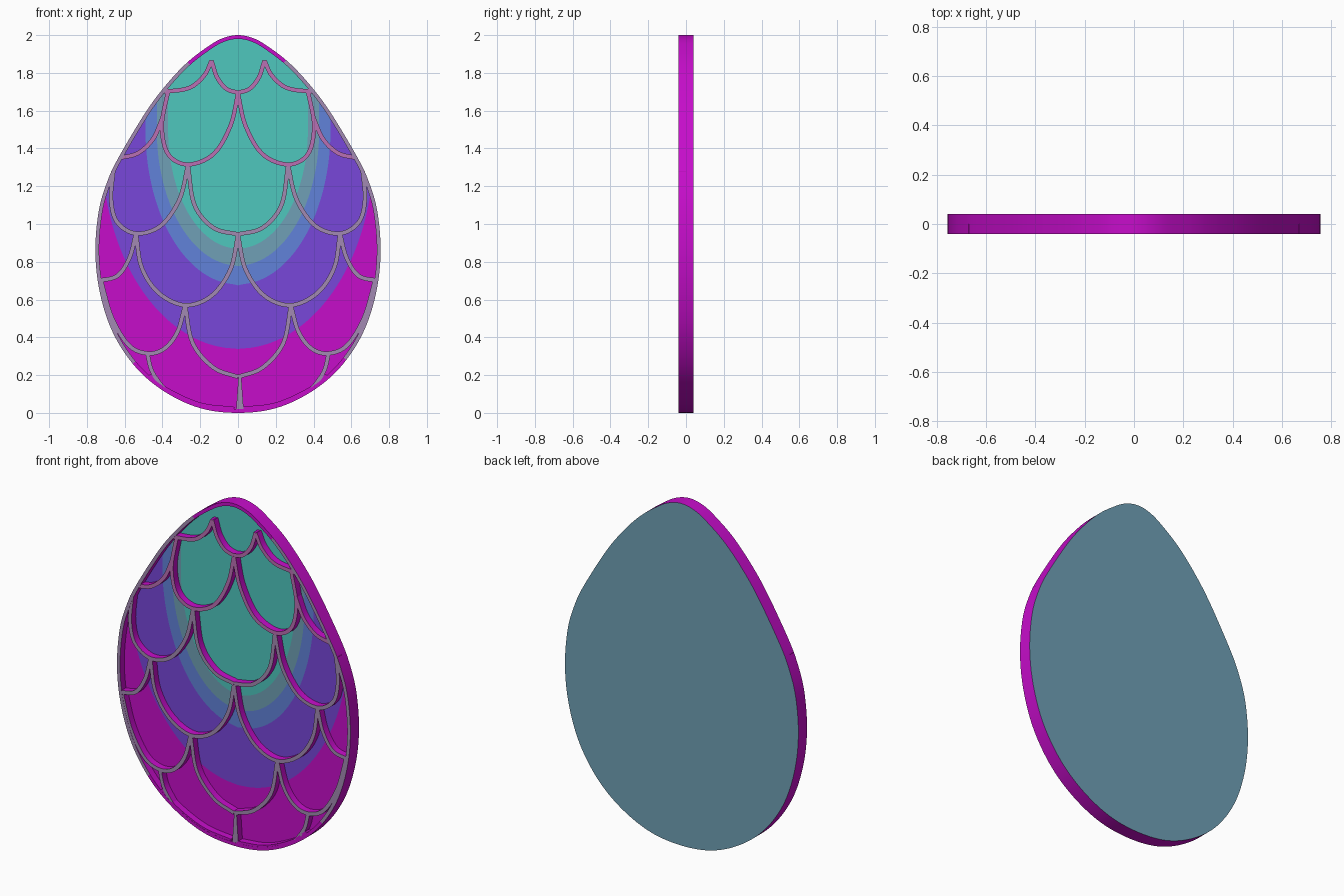
import bpy, math
from mathutils import Vector

if "Cube" in bpy.data.objects:
    bpy.data.objects.remove(bpy.data.objects["Cube"])

FRONT, BACK, FLOOR = -0.04, 0.04, 0.0


def srgb(r, g, b):
    lin = lambda c: (c / 255 / 12.92) if c < 11 else ((c / 255 + 0.055) / 1.055) ** 2.4
    return (lin(r), lin(g), lin(b), 1)


def material(name, rgb):
    m = bpy.data.materials.new(name)
    m.diffuse_color = srgb(*rgb)
    m.use_nodes = True
    m.node_tree.nodes["Principled BSDF"].inputs["Base Color"].default_value = m.diffuse_color
    return m


MATS = [material("teal", (78, 199, 190)), material("grey teal", (112, 160, 182)),
        material("blue", (97, 130, 218)), material("purple", (120, 71, 218)),
        material("magenta", (198, 13, 202)), material("mauve", (162, 138, 178)),
        material("pink mauve", (186, 112, 180))]
TEAL, GREY, BLUE, PURPLE, MAGENTA, MAUVE, PINK = range(7)


def make(name, verts, faces, mats):
    me = bpy.data.meshes.new(name)
    me.from_pydata(verts, [], faces)
    for m in MATS:
        me.materials.append(m)
    for p, i in zip(me.polygons, mats):
        p.material_index = i
    ob = bpy.data.objects.new(name, me)
    bpy.context.collection.objects.link(ob)
    bpy.context.view_layer.objects.active = ob
    ob.select_set(True)
    bpy.ops.object.shade_smooth_by_angle(angle=math.radians(30))
    ob.select_set(False)
    return ob


def spline(pts, n=8):
    """Smooth curve through the points (x, z)."""
    p = [Vector(q) for q in pts]
    p = [2 * p[0] - p[1]] + p + [2 * p[-1] - p[-2]]
    out = []
    for a, b, c, d in zip(p, p[1:], p[2:], p[3:]):
        for k in range(n):
            t = k / n
            out.append(0.5 * (2 * b + (c - a) * t + (2 * a - 5 * b + 4 * c - d) * t * t
                              + (3 * b - a - 3 * c + d) * t ** 3))
    return out + [p[-2]]


# Egg outline, mirrored from its right half
HALF = [(-0.2, 0.025), (0, 0), (0.2, 0.025), (0.385, 0.11), (0.54, 0.24), (0.66, 0.42),
        (0.73, 0.63), (0.755, 0.85), (0.737, 1.07), (0.69, 1.23), (0.628, 1.36),
        (0.49, 1.59), (0.386, 1.73), (0.28, 1.845), (0.18, 1.925), (0.09, 1.98),
        (0, 2), (-0.09, 1.98)]
half = spline(HALF)[8:-8]
half[0].x = half[-1].x = 0
egg = half + [Vector((-v.x, v.y)) for v in half[-2:0:-1]]
N = len(egg)


def inset(d):
    out = []
    for i, v in enumerate(egg):
        t = (egg[(i + 1) % N] - egg[i - 1]).normalized()
        out.append(v + Vector((-t.y, t.x)) * d)
    return out


# Body: back, outer wall, raised rim and inner wall of the rim
inner = inset(0.02)
rings = [(egg, BACK), (egg, FRONT), (inner, FRONT), (inner, FLOOR)]
verts = [(v.x, y, v.y) for ring, y in rings for v in ring]
faces, mats = [tuple(reversed(range(N)))], [GREY]
for r in range(3):
    for i in range(N):
        j = (i + 1) % N
        faces.append((r * N + i, r * N + j, (r + 1) * N + j, (r + 1) * N + i))
        z = egg[i].y
        mats.append(MAUVE if r == 1 and 0.28 < z < 1.86 else MAGENTA)
make("egg_body", verts, faces, mats)

# Recessed floor, cut along nested colour bands
BANDS = [(0.37, 0.63, 1.5), (0.43, 0.72, 1.5), (0.49, 0.82, 1.5), (0.72, 1.06, 1.4)]


def egg_width(z):
    for a, b in zip(half, half[1:]):
        if a.y <= z <= b.y:
            return a.x + (b.x - a.x) * (z - a.y) / max(b.y - a.y, 1e-9)
    return 0


def row(z):
    w = max(egg_width(z) - 0.006, 0)
    xs = []
    for a, b, c in BANDS:
        t = min((z - c) / b, 0)
        xs.append(min(w, a * math.sqrt(max(1 - t * t, 0))))
    xs.append(w)
    return [-x for x in reversed(xs)] + xs


ROWS = 330
verts, faces, mats = [], [], []
for k in range(ROWS + 1):
    z = 0.008 + 1.984 * k / ROWS
    verts += [(x, FLOOR, z) for x in row(z)]
for k in range(ROWS):
    for c in range(9):
        a, b = k * 10 + c, (k + 1) * 10 + c
        if max(verts[a + 1][0] - verts[a][0], verts[b + 1][0] - verts[b][0]) > 1e-5:
            faces.append((a, a + 1, b + 1, b))
            mats.append(abs(c - 4))
make("scale_floor", verts, faces, mats)


# Raised ridges outlining the scales
def ridge(name, pts, w=0.022, top=None, w_end=None):
    path = spline(pts)
    n = len(path)
    verts, faces, mats = [], [], []
    for i, p in enumerate(path):
        t = (path[min(i + 1, n - 1)] - path[max(i - 1, 0)]).normalized()
        s = Vector((-t.y, t.x)) * (w + ((w_end or w) - w) * i / (n - 1)) / 2
        for q, y in ((p - s, FLOOR), (p - s, FRONT + 0.001), (p + s, FRONT + 0.001), (p + s, FLOOR)):
            verts.append((q.x, y, q.y))
    for i in range(n - 1):
        a, b = 4 * i, 4 * i + 4
        for k in range(3):
            faces.append((a + k, a + k + 1, b + k + 1, b + k))
            crest = top if top is not None else (PINK if path[i].y > 1.31 else MAUVE)
            mats.append(crest if k == 1 else MAGENTA)
    faces += [(3, 2, 1, 0), (4 * n - 4, 4 * n - 3, 4 * n - 2, 4 * n - 1)]
    mats += [MAGENTA, MAGENTA]
    make(name, verts, faces, mats)


RIDGES = {
    "crown_ridge": [(0, 1.695), (0.06, 1.715), (0.11, 1.775), (0.14, 1.865)],
    "crown_side_ridge": [(0.14, 1.865), (0.18, 1.785), (0.26, 1.72), (0.39, 1.70)],
    "upper_ridge": [(0, 1.69), (0.04, 1.52), (0.13, 1.37), (0.265, 1.315), (0.37, 1.37),
                    (0.403, 1.52), (0.37, 1.705)],
    "upper_side_ridge": [(0.40, 1.56), (0.45, 1.45), (0.53, 1.375), (0.625, 1.35)],
    "middle_ridge": [(0, 0.945), (0.13, 0.98), (0.23, 1.10), (0.265, 1.31)],
    "middle_side_ridge": [(0.265, 1.31), (0.31, 1.13), (0.41, 0.99), (0.54, 0.95),
                          (0.64, 1.01), (0.672, 1.13), (0.66, 1.28)],
    "lower_ridge": [(0, 0.94), (0.04, 0.76), (0.14, 0.62), (0.28, 0.57), (0.42, 0.635),
                    (0.51, 0.77), (0.54, 0.95)],
    "lower_side_ridge": [(0.54, 0.95), (0.575, 0.82), (0.64, 0.725), (0.74, 0.70)],
    "bottom_ridge": [(0, 0.19), (0.13, 0.24), (0.24, 0.37), (0.28, 0.57)],
    "bottom_side_ridge": [(0.28, 0.57), (0.32, 0.43), (0.39, 0.34), (0.48, 0.315),
                          (0.58, 0.36), (0.67, 0.51), (0.725, 0.70)],
}
for name, pts in RIDGES.items():
    for side, s in (("right", 1), ("left", -1)):
        ridge(f"{name}_{side}", [(s * x, z) for x, z in pts])

# Short stems joining the lowest scales to the rim
ridge("center_stem", [(0.01, 0.19), (0.01, 0.1), (0.01, 0.015)], 0.016, MAUVE, 0.04)
for side, s in (("right", 1), ("left", -1)):
    ridge(f"stem_{side}", [(s * 0.48, 0.315), (s * 0.455, 0.22), (s * 0.39, 0.125)], 0.022, MAUVE, 0.02)
    # Low magenta edge inside the bottom of the rim
    ridge(f"bottom_edge_{side}", [(s * x, z) for x, z in
          ((0.02, 0.022), (0.2, 0.045), (0.37, 0.12), (0.47, 0.2))], 0.02, MAGENTA)
